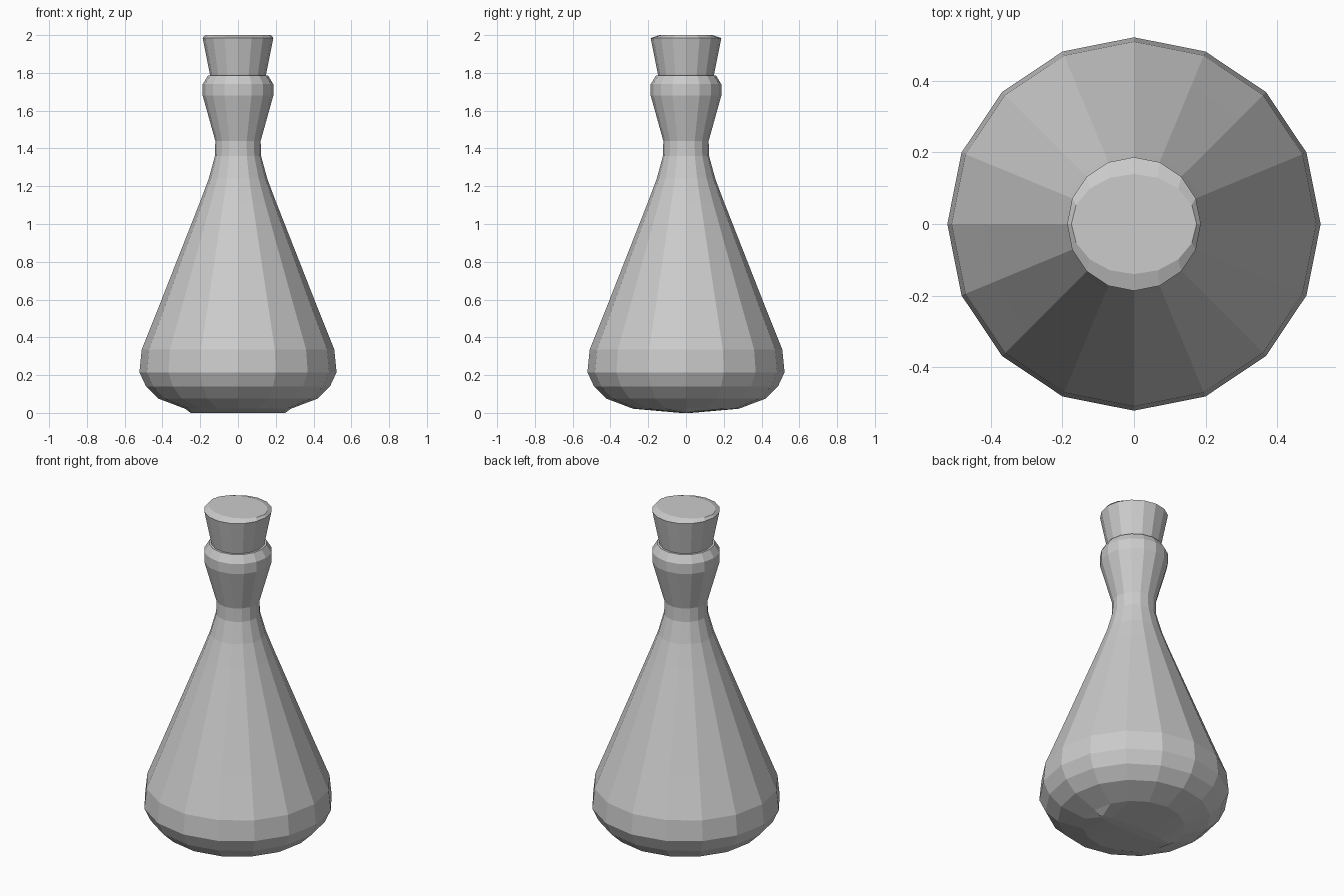
import bpy, bmesh
from math import cos, sin, tau

if "Cube" in bpy.data.objects:
    bpy.data.objects.remove(bpy.data.objects["Cube"])

SIDES = 16


def lathe(name, rings, cap_start=True, cap_end=True):
    """Stack 16-sided rings (x radius, y radius, z) from bottom to top, flat shaded."""
    bm = bmesh.new()
    loops = [[bm.verts.new((rx * cos(tau * i / SIDES), ry * sin(tau * i / SIDES), z))
              for i in range(SIDES)] for rx, ry, z in rings]
    for a, b in zip(loops, loops[1:]):
        for i in range(SIDES):
            j = (i + 1) % SIDES
            bm.faces.new((a[i], a[j], b[j], b[i]))
    if cap_start:
        bm.faces.new(loops[0][::-1])
    if cap_end:
        bm.faces.new(loops[-1])
    mesh = bpy.data.meshes.new(name)
    bm.to_mesh(mesh)
    bm.free()
    obj = bpy.data.objects.new(name, mesh)
    bpy.context.collection.objects.link(obj)
    return obj


# Flask: rounded base, conical body, pinched neck and bulging collar
profile = [(0.28, 0.022), (0.42, 0.075), (0.487, 0.14), (0.522, 0.215),
           (0.51, 0.335), (0.42, 0.56), (0.20, 1.12), (0.155, 1.24), (0.122, 1.36),
           (0.12, 1.44), (0.187, 1.68), (0.187, 1.74), (0.16, 1.785), (0.14, 1.785)]
base_ridge = [(0.25, 0.03, 0.0)]
lathe("flask", base_ridge + [(r, r, z) for r, z in profile], cap_end=False)

# Cork: tapered plug with a slightly crowned top
lathe("cork", [(0.125, 0.125, 1.68), (0.147, 0.147, 1.785),
               (0.187, 0.187, 1.985), (0.175, 0.14, 2.0)])
